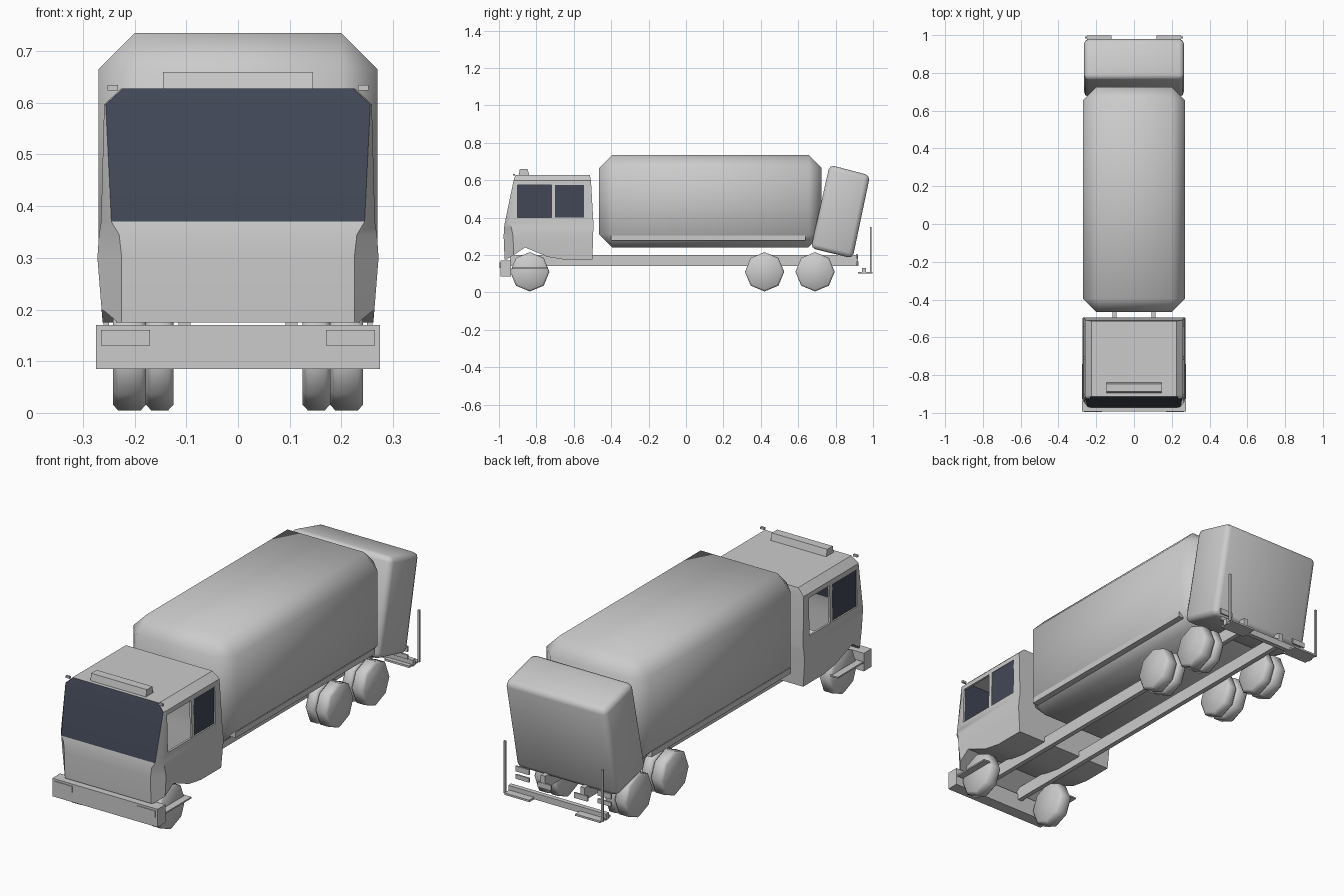
import bpy, bmesh, math
from mathutils import Matrix, Vector

if "Cube" in bpy.data.objects:
    bpy.data.objects.remove(bpy.data.objects["Cube"])


def material(name, rgb):
    m = bpy.data.materials.new(name)
    m.diffuse_color = (*rgb, 1)
    m.use_nodes = True
    m.node_tree.nodes["Principled BSDF"].inputs["Base Color"].default_value = m.diffuse_color
    return m


GREY = material("light_grey", (0.60, 0.60, 0.60))
GLASS = material("dark_blue_glass", (0.053, 0.064, 0.094))


def finish(bm, name, mats=(GREY,), angle=None):
    bmesh.ops.recalc_face_normals(bm, faces=bm.faces)
    me = bpy.data.meshes.new(name)
    bm.to_mesh(me)
    bm.free()
    for m in mats:
        me.materials.append(m)
    ob = bpy.data.objects.new(name, me)
    bpy.context.collection.objects.link(ob)
    if angle:
        smooth(ob, angle)
    return ob


def smooth(ob, angle):
    bpy.ops.object.select_all(action='DESELECT')
    ob.select_set(True)
    bpy.context.view_layer.objects.active = ob
    bpy.ops.object.shade_smooth_by_angle(angle=math.radians(angle))


def box(name, x, y, z, mat=GREY, bevel=0, angle=None):
    bm = bmesh.new()
    bmesh.ops.create_cube(bm, size=1)
    for v in bm.verts:
        v.co = Vector([r[0] + (c + 0.5) * (r[1] - r[0]) for c, r in zip(v.co, (x, y, z))])
    if bevel:
        bmesh.ops.bevel(bm, geom=bm.edges[:], offset=bevel, segments=1, affect='EDGES')
    return finish(bm, name, (mat,), angle)


def pair(name, x, y, z, **kw):
    box(name + "_right", x, y, z, **kw)
    box(name + "_left", (-x[1], -x[0]), y, z, **kw)


def prism(name, profile, half_width, bevel=0, segments=1, angle=None):
    """Side profile of (y, z) points extruded across the width."""
    bm = bmesh.new()
    a = [bm.verts.new((-half_width, y, z)) for y, z in profile]
    b = [bm.verts.new((half_width, y, z)) for y, z in profile]
    bm.faces.new(a)
    bm.faces.new(b)
    for i in range(len(a)):
        j = (i + 1) % len(a)
        bm.faces.new((a[i], a[j], b[j], b[i]))
    if bevel:
        bmesh.ops.bevel(bm, geom=bm.edges[:], offset=bevel, segments=segments,
                        profile=0.5, affect='EDGES')
    return finish(bm, name, angle=angle)


def wheel(name, x0, x1, y):
    bm = bmesh.new()
    turn = Matrix.Rotation(math.pi / 2, 4, 'Y')
    bmesh.ops.create_cone(bm, cap_ends=True, segments=8, radius1=0.105, radius2=0.105,
                          depth=x1 - x0,
                          matrix=Matrix.Translation(((x0 + x1) / 2, y, 0.11)) @ turn)
    rims = [e for e in bm.edges if abs(e.verts[0].co.x - e.verts[1].co.x) < 1e-4]
    bmesh.ops.bevel(bm, geom=rims, offset=0.01, segments=1, affect='EDGES')
    return finish(bm, name, angle=50)


# Cab shell: rings of (z, front y, rear y, front half width, half width, corner depth)
rings = [
    (0.175, -0.970, -0.500, 0.225, 0.262, 0.05),
    (0.300, -0.975, -0.497, 0.225, 0.272, 0.05),
    (0.345, -0.973, -0.495, 0.230, 0.269, 0.04),
    (0.370, -0.969, -0.495, 0.245, 0.265, 0.025),
    (0.597, -0.922, -0.508, 0.256, 0.259, 0.012),
    (0.628, -0.912, -0.514, 0.222, 0.226, 0.01),
]
bm = bmesh.new()
loops = []
for z, yf, yb, xf, w, d in rings:
    pts = [(-xf, yf), (xf, yf), (w, yf + d), (w, yb), (-w, yb), (-w, yf + d)]
    loops.append([bm.verts.new((x, y, z)) for x, y in pts])
for level, (lo, hi) in enumerate(zip(loops, loops[1:])):
    for i in range(6):
        j = (i + 1) % 6
        f = bm.faces.new((lo[i], lo[j], hi[j], hi[i]))
        # Windscreen fills the front of the upper cab
        f.material_index = 1 if i == 0 and level >= 3 else 0
bm.faces.new(loops[0])
bm.faces.new(loops[-1])
cab = finish(bm, "cab", (GREY, GLASS))

# Wheel arch and side window cutters
arch = prism("wheel_arch_cutter",
             [(-0.955, 0.10), (-0.955, 0.178), (-0.86, 0.24), (-0.74, 0.19), (-0.62, 0.17), (-0.62, 0.10)], 0.4)
front_cut = box("front_window_cutter", (-0.4, 0.4), (-0.9, -0.72), (0.40, 0.575))
rear_cut = box("rear_window_cutter", (-0.4, 0.4), (-0.70, -0.545), (0.40, 0.575))


def cut(ob, cutter):
    mod = ob.modifiers.new("cut", 'BOOLEAN')
    mod.operation = 'DIFFERENCE'
    mod.solver = 'EXACT'
    mod.object = cutter
    cutter.hide_render = True
    cutter.hide_set(True)


cut(cab, arch)
shell = cab.modifiers.new("shell", 'SOLIDIFY')
shell.thickness = 0.012
shell.offset = -1
cut(cab, front_cut)
cut(cab, rear_cut)
bpy.context.view_layer.update()
deps = bpy.context.evaluated_depsgraph_get()
baked = bpy.data.meshes.new_from_object(cab.evaluated_get(deps))
cab.modifiers.clear()
cab.data = baked
smooth(cab, 35)
for c in (arch, front_cut, rear_cut):
    bpy.data.objects.remove(c)

# Side glass: one closed pane on each side, the others are open
box("rear_side_window", (0.251, 0.257), (-0.705, -0.54), (0.395, 0.58), GLASS)
box("front_side_window", (-0.257, -0.251), (-0.903, -0.715), (0.395, 0.58), GLASS)

# Roof light bar and corner marker lamps
prism("roof_light_bar", [(-0.895, 0.625), (-0.888, 0.66), (-0.847, 0.66), (-0.838, 0.625)], 0.145)
pair("roof_marker", (0.232, 0.253), (-0.925, -0.915), (0.624, 0.634))

# Front bumper, headlights and side steps
box("bumper", (-0.275, 0.275), (-0.993, -0.935), (0.085, 0.17))
pair("headlight", (0.17, 0.265), (-0.996, -0.99), (0.13, 0.16))
pair("side_step", (0.20, 0.275), (-0.93, -0.74), (0.125, 0.132))

# Chassis rails
pair("chassis_rail", (0.092, 0.115), (-0.94, 0.92), (0.14, 0.20))

# Collection body with chamfered edges and lower side strips
box("collection_body", (-0.27, 0.27), (-0.465, 0.725), (0.24, 0.735), bevel=0.07, angle=50)
pair("body_side_strip", (0.235, 0.268), (-0.40, 0.638), (0.278, 0.305))

# Tilted rear hopper
prism("rear_hopper", [(0.768, 0.682), (0.984, 0.625), (0.891, 0.182), (0.668, 0.236)],
      0.264, bevel=0.025, segments=2, angle=50)

# Wheels: single at the front, twin at the rear
for s, side in ((1, "right"), (-1, "left")):
    for name, y, spans in (("front", -0.835, [(0.178, 0.242)]),
                           ("middle", 0.42, [(0.178, 0.242), (0.125, 0.178)]),
                           ("rear", 0.69, [(0.178, 0.242), (0.125, 0.178)])):
        for k, (a, b) in enumerate(spans):
            x0, x1 = sorted((s * a, s * b))
            wheel(f"{name}_wheel_{side}_{k}", x0, x1, y)

# Rear crossbar, foot boards, grab posts and lamp plates
box("rear_crossbar", (-0.255, 0.255), (0.94, 0.962), (0.10, 0.13))
pair("foot_board", (0.12, 0.25), (0.92, 0.998), (0.10, 0.109))
pair("grab_post", (0.25, 0.26), (0.983, 0.992), (0.105, 0.35))
pair("upper_lamp_plate", (0.18, 0.25), (0.908, 0.916), (0.18, 0.205))
pair("lower_lamp_plate", (0.18, 0.25), (0.908, 0.916), (0.145, 0.165))
pair("rail_end_plate", (0.06, 0.13), (0.914, 0.922), (0.14, 0.165))
